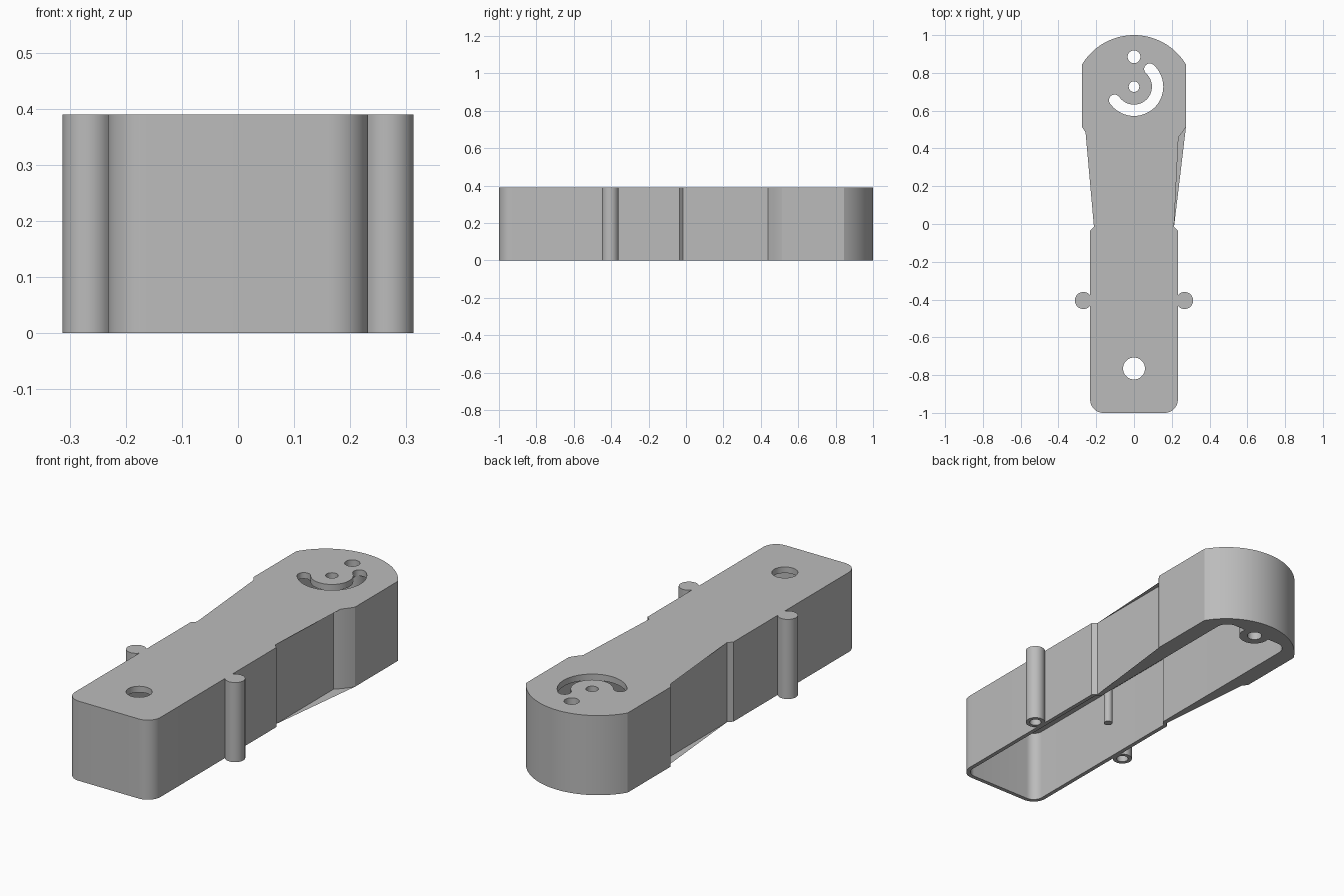
import bpy
import bmesh
from math import sin, cos, radians

cube = bpy.data.objects.get("Cube")
if cube:
    bpy.data.objects.remove(cube, do_unlink=True)

HEIGHT = 0.39
ROOF = 0.03

grey = bpy.data.materials.new("plain_grey")
grey.use_nodes = True
colour = (0.5, 0.5, 0.5, 1)
grey.diffuse_color = colour
grey.node_tree.nodes["Principled BSDF"].inputs["Base Color"].default_value = colour


def arc(cx, cy, r, start, end, steps=12):
    angles = [radians(start + (end - start) * i / steps) for i in range(steps + 1)]
    return [(cx + r * cos(a), cy + r * sin(a)) for a in angles]


def mirrored(half):
    """Close a right-hand half outline with its mirror image."""
    return half + [(-x, y) for x, y in reversed(half) if x > 1e-4]


def prism(name, outline, low, high):
    """Extrude a flat outline between two heights."""
    bm = bmesh.new()
    base = bm.faces.new([bm.verts.new((x, y, low)) for x, y in outline])
    top = bmesh.ops.extrude_face_region(bm, geom=[base])["geom"]
    verts = [v for v in top if isinstance(v, bmesh.types.BMVert)]
    bmesh.ops.translate(bm, verts=verts, vec=(0, 0, high - low))
    bmesh.ops.recalc_face_normals(bm, faces=bm.faces)
    mesh = bpy.data.meshes.new(name)
    bm.to_mesh(mesh)
    bm.free()
    mesh.materials.append(grey)
    obj = bpy.data.objects.new(name, mesh)
    bpy.context.collection.objects.link(obj)
    return obj


def cylinder(name, x, y, r, low, high):
    return prism(name, arc(x, y, r, 0, 360, 40)[:-1], low, high)


def combine(target, tool, operation):
    """Apply a boolean and discard the tool object."""
    tool.hide_render = True
    mod = target.modifiers.new(operation.title(), "BOOLEAN")
    mod.operation = operation
    mod.solver = "EXACT"
    mod.object = tool
    bpy.ops.object.select_all(action="DESELECT")
    bpy.context.view_layer.objects.active = target
    target.select_set(True)
    bpy.ops.object.modifier_apply(modifier=mod.name)
    bpy.data.objects.remove(tool, do_unlink=True)


# Outer housing: rounded front, stepped neck, round head with flat sides
outer = arc(0.162, -0.93, 0.07, -90, 0)
outer += [(0.232, -0.035), (0.212, -0.015)]
outer += arc(0, 0.679, 0.321, -48.7, -31.05, 6)
outer += arc(0, 0.679, 0.321, 31.05, 90, 20)
outer.insert(15, (0.212, 0.438))
housing = prism("housing", mirrored(outer), 0, HEIGHT)

# Cavity open at the bottom
inner = arc(0.162, -0.93, 0.05, -90, 0)
inner += [(0.212, -0.035), (0.19, -0.015)]
inner += arc(0.13, 0.84, 0.06, 0, 90)
combine(housing, prism("cavity", mirrored(inner), -0.1, HEIGHT - ROOF), "DIFFERENCE")

# Side pegs, bored from below
for side in (-1, 1):
    x = side * 0.268
    combine(housing, cylinder("side_peg", x, -0.405, 0.045, 0, HEIGHT), "UNION")
    combine(housing, cylinder("peg_bore", x, -0.405, 0.027, -0.1, 0.3), "DIFFERENCE")

# Screw boss in the head and a thin post inside the neck
combine(housing, cylinder("screw_boss", 0, 0.885, 0.072, 0, HEIGHT - 0.01), "UNION")
combine(housing, cylinder("inner_post", 0, -0.19, 0.02, 0, HEIGHT - 0.01), "UNION")

# Round holes through the roof
for y, r in ((-0.765, 0.058), (0.885, 0.034), (0.727, 0.028)):
    combine(housing, cylinder("hole", 0, y, r, -0.1, 0.5), "DIFFERENCE")

# Curved slot around the pivot hole
CY, MID, HALF = 0.727, 0.125, 0.03
START, END = -145, 48
slot = arc(0, CY, MID + HALF, START, END, 32)
slot += arc(MID * cos(radians(END)), CY + MID * sin(radians(END)),
            HALF, END, END + 180, 10)[1:-1]
slot += arc(0, CY, MID - HALF, END, START, 32)
slot += arc(MID * cos(radians(START)), CY + MID * sin(radians(START)),
            HALF, START + 180, START + 360, 10)[1:-1]
combine(housing, prism("slot", slot, 0.2, 0.5), "DIFFERENCE")

# Smooth curved walls, keep edges sharp
bpy.ops.object.select_all(action="DESELECT")
bpy.context.view_layer.objects.active = housing
housing.select_set(True)
bpy.ops.object.shade_smooth_by_angle(angle=radians(30))
